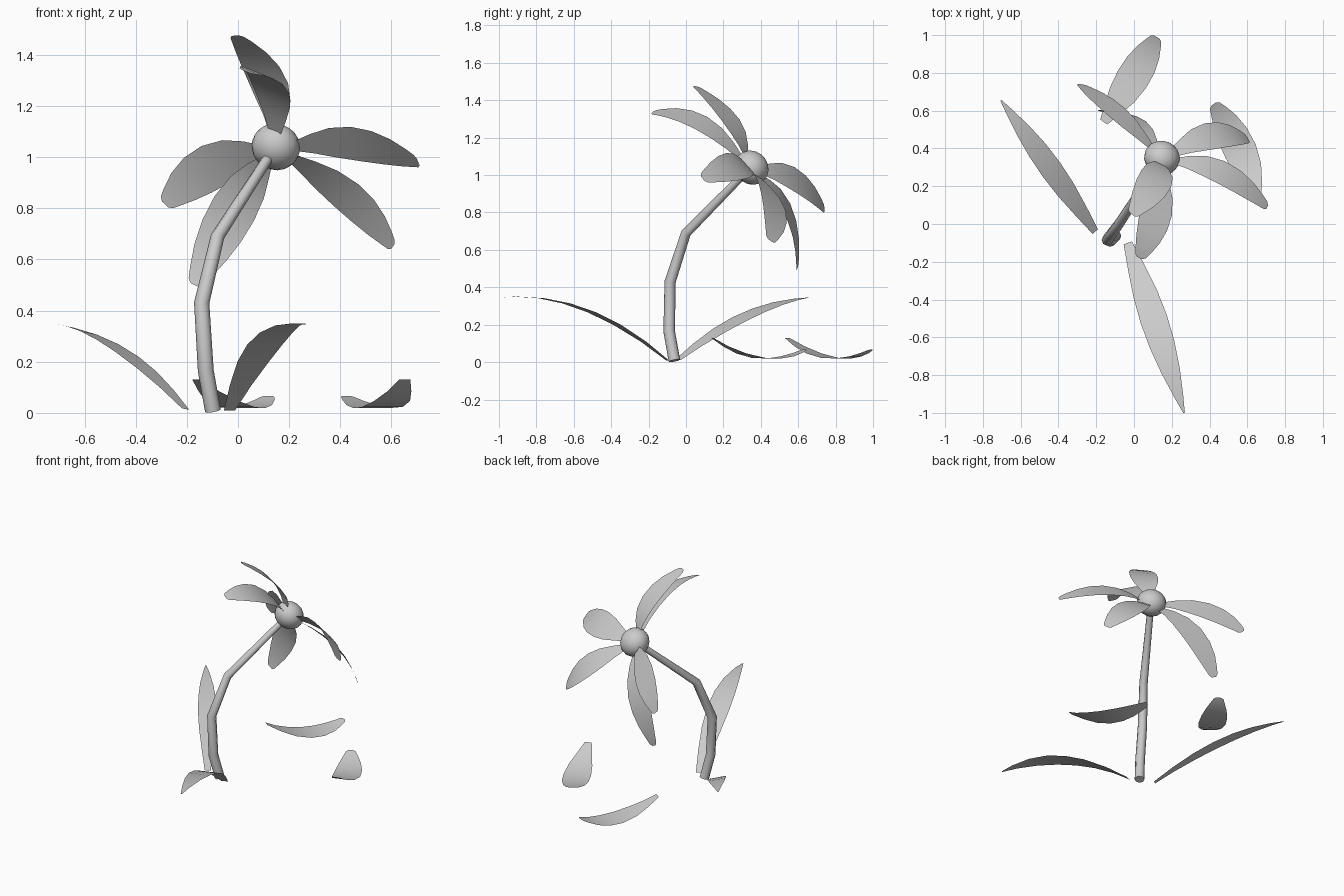
import bpy, bmesh
from mathutils import Vector

if "Cube" in bpy.data.objects:
    bpy.data.objects.remove(bpy.data.objects["Cube"])

AXIS = Vector((0.3, 0.65, 0.65)).normalized()   # direction the flower faces
UP = Vector((0, 0, 1))
HEAD = Vector((0.148, 0.35, 1.04))
PETAL = [(0, .26), (.14, .56), (.3, .86), (.48, 1), (.65, .96), (.8, .78), (.92, .52), (.98, .36), (1, .18)]
LEAF = [(0, .32), (.14, .62), (.3, .9), (.45, 1), (.6, .93), (.75, .7), (.9, .34), (1, .06)]


def blade(name, base, mid, tip, width, profile, facing):
    """Thin curved strip through base, mid and tip, lying across 'facing'."""
    base, mid, tip, facing = Vector(base), Vector(mid), Vector(tip), Vector(facing)
    ctrl = 2 * mid - (base + tip) / 2
    bm = bmesh.new()
    rows = []
    for t, w in profile:
        p = base * (1 - t) ** 2 + ctrl * 2 * t * (1 - t) + tip * t * t
        tangent = (ctrl - base) * (1 - t) + (tip - ctrl) * t
        side = facing.cross(tangent).normalized() * (width * w / 2)
        rows.append((bm.verts.new(p + side), bm.verts.new(p - side)))
    for a, b in zip(rows, rows[1:]):
        bm.faces.new((a[0], b[0], b[1], a[1])).smooth = True
    me = bpy.data.meshes.new(name)
    bm.to_mesh(me)
    bm.free()
    ob = bpy.data.objects.new(name, me)
    bpy.context.collection.objects.link(ob)


# bent, tapering stem
curve = bpy.data.curves.new("stem", 'CURVE')
curve.dimensions = '3D'
curve.bevel_depth = 1
curve.bevel_resolution = 2
curve.use_fill_caps = True
stem_path = [(-.098, -.062, .008, .031), (-.126, -.09, .165, .031), (-.142, -.085, .43, .030),
             (-.08, .0, .69, .027), (.12, .305, 1.0, .021)]
spline = curve.splines.new('POLY')
spline.points.add(len(stem_path) - 1)
for point, (x, y, z, r) in zip(spline.points, stem_path):
    point.co = (x, y, z, 1)
    point.radius = r
spline.use_smooth = True
bpy.context.collection.objects.link(bpy.data.objects.new("stem", curve))

# flower centre, slightly flattened along its axis
bpy.ops.mesh.primitive_uv_sphere_add(segments=16, ring_count=10, radius=0.096, location=HEAD)
centre = bpy.context.object
centre.name = "flower_centre"
centre.scale = (1, 1, 0.9)
centre.rotation_euler = AXIS.to_track_quat('Z', 'Y').to_euler()
bpy.ops.object.shade_smooth()

# six petals on the head: mid point, tip, facing direction
petals = [((.115, .235, 1.30), (-.01, .05, 1.475), (.42, .65, .62)),
          ((.12, .07, 1.285), (.03, -.18, 1.335), (.55, .65, .65)),
          ((.47, .27, 1.05), (.705, .09, .98), AXIS),
          ((.43, .47, .845), (.605, .45, .65), AXIS),
          ((-.10, .60, .965), (-.285, .74, .815), (.42, .72, .42)),
          ((-.02, .555, .79), (-.17, .595, .50), (.37, .7, .5))]
for i, (mid, tip, facing) in enumerate(petals):
    base = HEAD + (Vector(mid) - HEAD).normalized() * 0.07
    blade(f"petal_{i + 1}", base, mid, tip, 0.182, PETAL, facing)

# two fallen petals on the ground
blade("fallen_petal_1", (.652, .14, .13), (.56, .395, .022), (.422, .635, .067), .175, PETAL, UP)
blade("fallen_petal_2", (-.16, .54, .13), (-.005, .775, .022), (.12, .99, .067), .175, PETAL, UP)

# two long ground leaves
blade("leaf_left", (-.205, -.04, .015), (-.46, .32, .247), (-.705, .655, .345), .12, LEAF, (.13, .1, 1))
blade("leaf_front", (-.033, -.10, .01), (.12, -.55, .285), (.265, -1.0, .345), .145, LEAF, UP)
